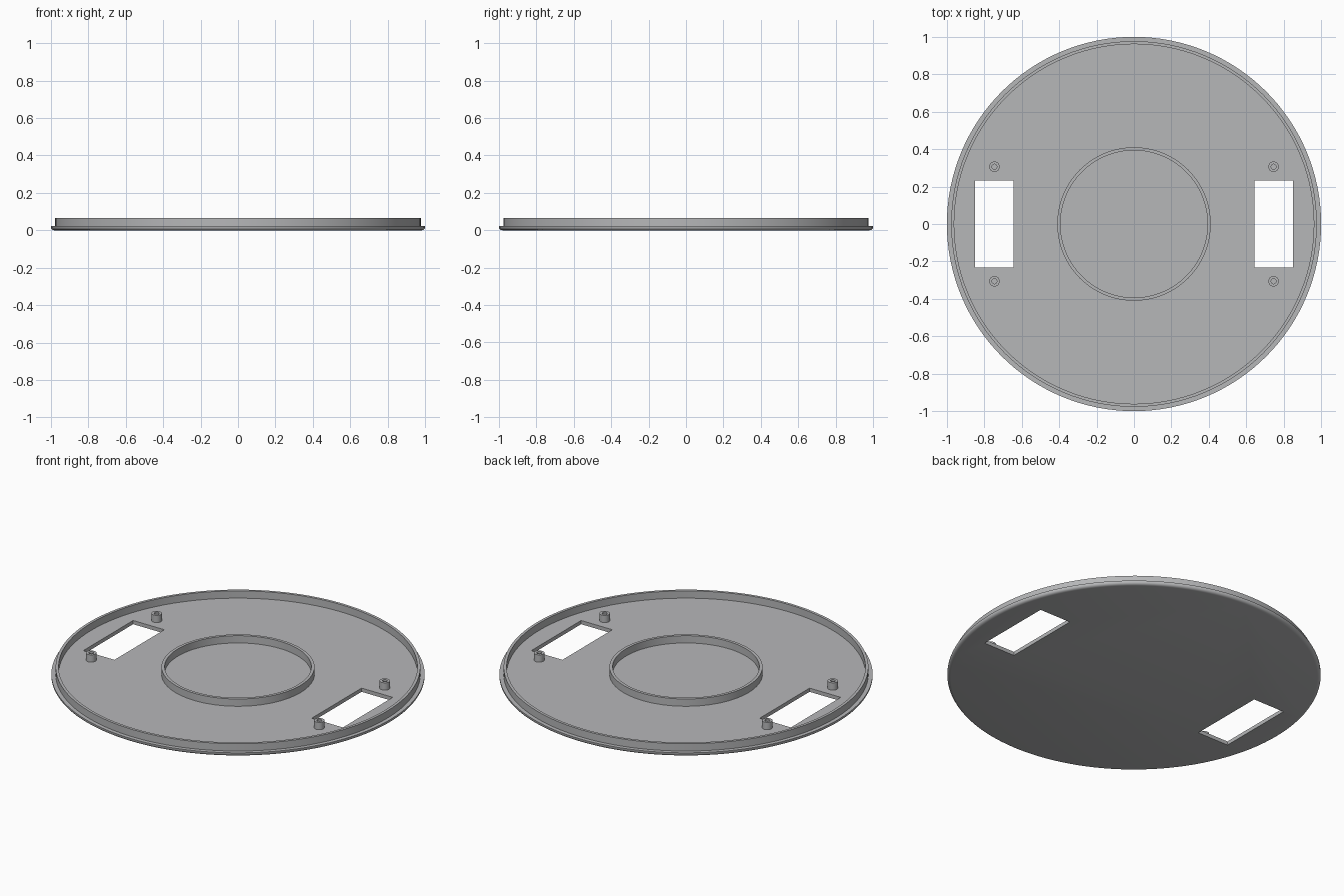
import bpy, bmesh, math

if "Cube" in bpy.data.objects:
    bpy.data.objects.remove(bpy.data.objects["Cube"])

FLOOR, TOP = 0.022, 0.065

grey = bpy.data.materials.new("plain grey")
grey.diffuse_color = (0.47, 0.475, 0.485, 1)
grey.use_nodes = True
grey.node_tree.nodes["Principled BSDF"].inputs["Base Color"].default_value = grey.diffuse_color


def lathe(name, profile, segments, location=(0, 0, 0), closed=False):
    """Turn an (r, z) profile around z; open profiles get flat end caps."""
    bm = bmesh.new()
    rings = []
    for r, z in profile:
        rings.append([bm.verts.new((r * math.cos(2 * math.pi * i / segments),
                                    r * math.sin(2 * math.pi * i / segments), z))
                      for i in range(segments)])
    pairs = list(zip(rings, rings[1:]))
    if closed:
        pairs.append((rings[-1], rings[0]))
    else:
        bm.faces.new(rings[0][::-1])
        bm.faces.new(rings[-1])
    for a, b in pairs:
        for i in range(segments):
            j = (i + 1) % segments
            bm.faces.new((a[i], a[j], b[j], b[i]))
    bmesh.ops.recalc_face_normals(bm, faces=bm.faces)
    mesh = bpy.data.meshes.new(name)
    bm.to_mesh(mesh)
    bm.free()
    mesh.materials.append(grey)
    obj = bpy.data.objects.new(name, mesh)
    obj.location = location
    bpy.context.collection.objects.link(obj)
    return obj


def select_only(obj):
    bpy.ops.object.select_all(action='DESELECT')
    obj.select_set(True)
    bpy.context.view_layer.objects.active = obj


# Round plate with a rounded bottom edge and an upright rim
plate = lathe("base_plate", [
    (0.982, 0), (0.990, 0.002), (0.996, 0.006), (1.0, 0.013), (1.0, FLOOR),
    (0.977, FLOOR), (0.977, TOP), (0.961, TOP), (0.961, FLOOR)], 128)

# Rectangular windows cut through the plate on both sides
for side in (-1, 1):
    bpy.ops.mesh.primitive_cube_add(size=1, location=(side * 0.747, 0, 0.01))
    cutter = bpy.context.object
    cutter.name = "window_cutter"
    cutter.scale = (0.204, 0.466, 0.1)
    cutter.hide_render = True
    select_only(plate)
    cut = plate.modifiers.new("window", 'BOOLEAN')
    cut.operation = 'DIFFERENCE'
    cut.solver = 'EXACT'
    cut.object = cutter
    bpy.ops.object.modifier_apply(modifier=cut.name)
    bpy.data.objects.remove(cutter)

# Ring around the centre
ring = lathe("centre_ring", [(0.41, FLOOR - 0.005), (0.41, TOP),
                             (0.393, TOP), (0.393, FLOOR - 0.005)], 128, closed=True)

# Hollow screw posts beside the windows
parts = [plate, ring]
for x in (-0.746, 0.746):
    for y in (-0.306, 0.306):
        parts.append(lathe("screw_post", [
            (0.028, FLOOR - 0.005), (0.028, TOP), (0.0135, TOP),
            (0.0135, FLOOR + 0.001)], 32, (x, y, 0)))

for obj in parts:
    select_only(obj)
    bpy.ops.object.shade_smooth_by_angle(angle=math.radians(30))
